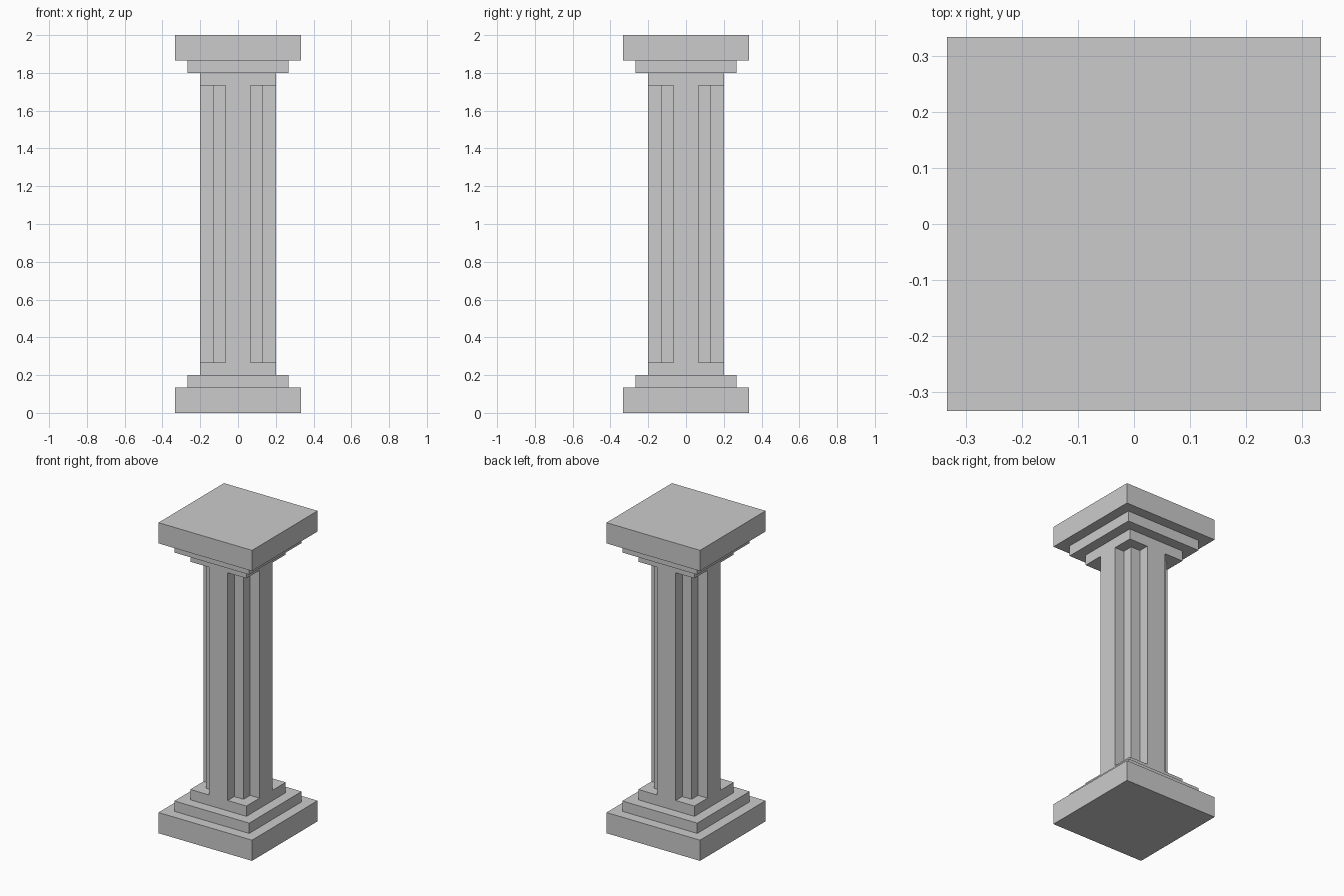
import bpy, bmesh

if "Cube" in bpy.data.objects:
    bpy.data.objects.remove(bpy.data.objects["Cube"])

U = 1 / 15  # grid module of the column
HEIGHT = 30 * U


def square(h):
    return [(-h, -h), (h, -h), (h, h), (-h, h)]


def finish(name, bm):
    bmesh.ops.recalc_face_normals(bm, faces=bm.faces)
    mesh = bpy.data.meshes.new(name)
    bm.to_mesh(mesh)
    bm.free()
    obj = bpy.data.objects.new(name, mesh)
    bpy.context.collection.objects.link(obj)
    return obj


def loft(name, sections):
    """Skin a list of (outline, z) sections and cap both ends."""
    bm = bmesh.new()
    rings = [[bm.verts.new((x, y, z)) for x, y in outline] for outline, z in sections]
    for a, b in zip(rings, rings[1:]):
        n = len(a)
        for i in range(n):
            j = (i + 1) % n
            bm.faces.new((a[i], a[j], b[j], b[i]))
    bm.faces.new(rings[0])
    bm.faces.new(rings[-1])
    return finish(name, bm)


# Stepped base and its upside-down copy as capital: (half width, z) in modules
steps = [(5, 0), (5, 2), (4, 2), (4, 3), (3, 3), (3, 4)]
loft("base", [(square(h * U), z * U) for h, z in steps])
loft("capital", [(square(h * U), HEIGHT - z * U) for h, z in steps])

# Shaft with stepped corners: one quarter outline turned four times
outline = []
quarter = [(3, -1), (3, 1), (2, 1), (2, 2), (1, 2)]
for turn in range(4):
    outline += [(x * U, y * U) for x, y in quarter]
    quarter = [(-y, x) for x, y in quarter]
loft("shaft", [(outline, 4 * U), (outline, HEIGHT - 4 * U)])
